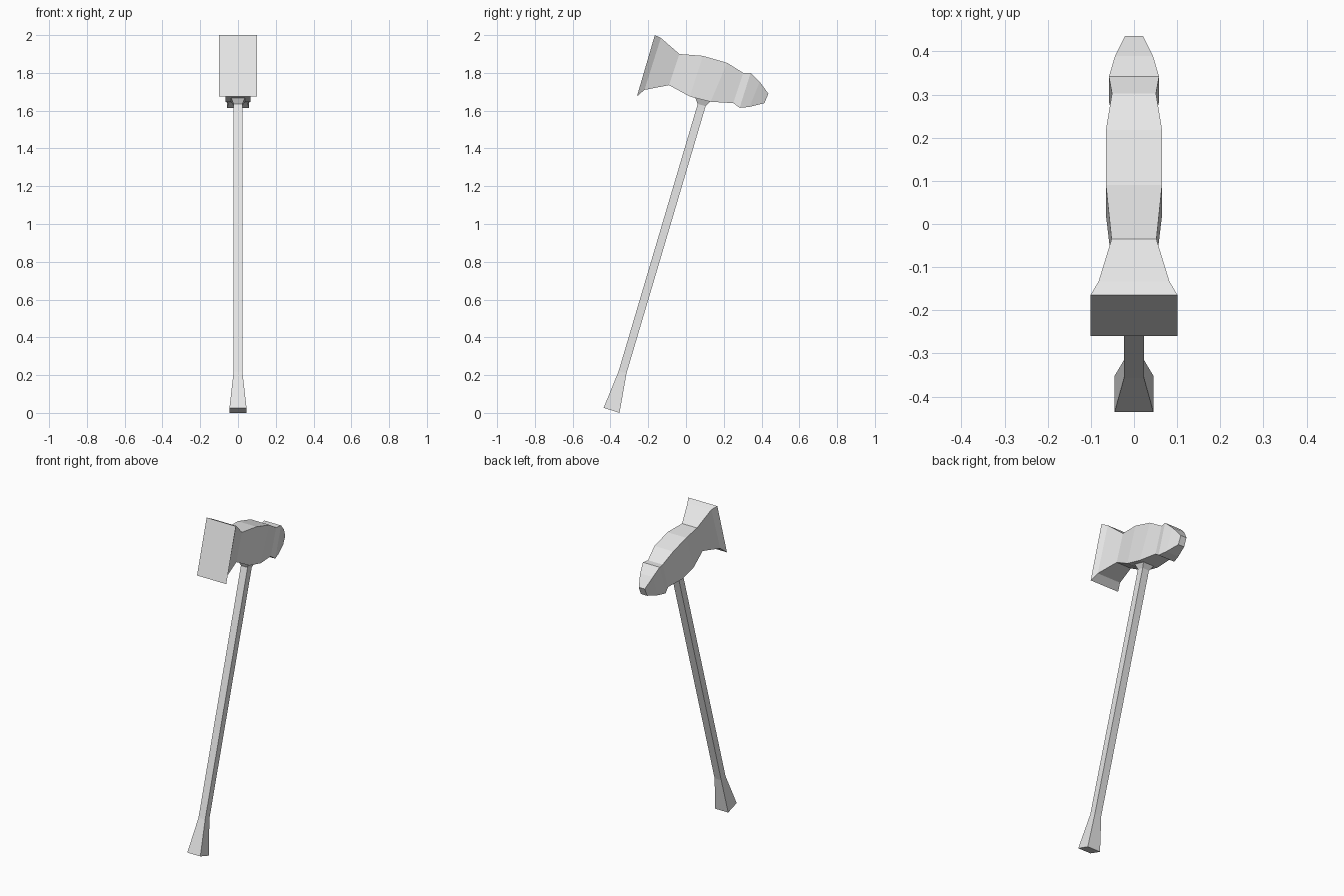
import bpy
import bmesh

cube = bpy.data.objects.get("Cube")
if cube:
    bpy.data.objects.remove(cube, do_unlink=True)

grey = bpy.data.materials.new("plain grey")
grey.use_nodes = True
grey.diffuse_color = (0.8, 0.8, 0.8, 1)
grey.node_tree.nodes["Principled BSDF"].inputs["Base Color"].default_value = grey.diffuse_color


def loft(name, stations):
    """Skin four-cornered rings; each station is (y1, z1, y2, z2, half width)."""
    bm = bmesh.new()
    rings = []
    for y1, z1, y2, z2, w in stations:
        corners = [(-w, y1, z1), (w, y1, z1), (w, y2, z2), (-w, y2, z2)]
        rings.append([bm.verts.new(c) for c in corners])
    for a, b in zip(rings, rings[1:]):
        for i in range(4):
            j = (i + 1) % 4
            bm.faces.new((a[i], a[j], b[j], b[i]))
    bm.faces.new(rings[0])
    bm.faces.new(rings[-1])
    bmesh.ops.recalc_face_normals(bm, faces=bm.faces)
    mesh = bpy.data.meshes.new(name)
    bm.to_mesh(mesh)
    bm.free()
    mesh.materials.append(grey)
    obj = bpy.data.objects.new(name, mesh)
    bpy.context.collection.objects.link(obj)
    return obj


# Head: top edge, bottom edge and half width from striking face to rear tip
loft("hammer_head", [
    (-0.165, 2.0, -0.26, 1.675, 0.101),
    (-0.133, 1.985, -0.22, 1.71, 0.082),
    (-0.035, 1.90, -0.09, 1.735, 0.052),
    (0.09, 1.89, 0.02, 1.675, 0.065),
    (0.218, 1.853, 0.13, 1.647, 0.065),
    (0.303, 1.80, 0.25, 1.64, 0.051),
    (0.342, 1.80, 0.284, 1.615, 0.058),
    (0.39, 1.753, 0.337, 1.62, 0.044),
    (0.436, 1.69, 0.415, 1.64, 0.021),
])

# Handle: front edge, back edge and half width from flared grip to collar
loft("handle", [
    (-0.436, 0.027, -0.352, 0.0, 0.045),
    (-0.357, 0.22, -0.315, 0.21, 0.023),
    (0.062, 1.635, 0.104, 1.624, 0.023),
    (0.048, 1.67, 0.128, 1.648, 0.037),
])
